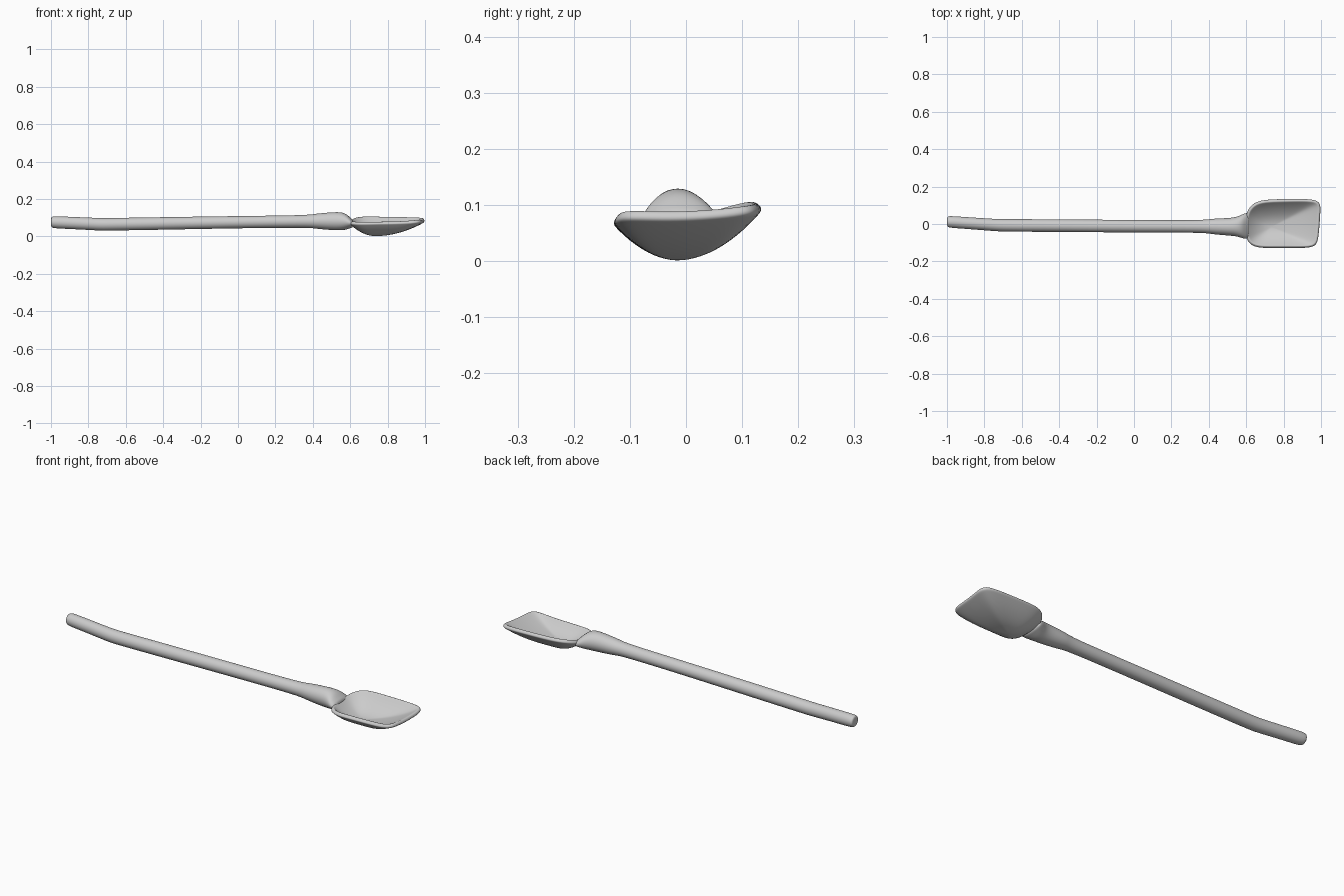
import bpy, bmesh
from math import sin, cos, pi
from mathutils import Vector

cube = bpy.data.objects.get("Cube")
if cube:
    bpy.data.objects.remove(cube)

grey = bpy.data.materials.new("plain grey")
grey.use_nodes = True
colour = (0.6, 0.6, 0.6, 1)
grey.diffuse_color = colour
grey.node_tree.nodes["Principled BSDF"].inputs["Base Color"].default_value = colour


def bridge(bm, a, b):
    n = len(a)
    for i in range(n):
        bm.faces.new((a[i], a[(i + 1) % n], b[(i + 1) % n], b[i]))


def finish(bm, name, thickness=0):
    bmesh.ops.recalc_face_normals(bm, faces=bm.faces)
    mesh = bpy.data.meshes.new(name)
    if thickness:
        # bowl: all normals point up into the scoop
        if sum(f.normal.z for f in bm.faces) < 0:
            bmesh.ops.reverse_faces(bm, faces=bm.faces)
    bm.to_mesh(mesh)
    bm.free()
    mesh.materials.append(grey)
    for p in mesh.polygons:
        p.use_smooth = True
    ob = bpy.data.objects.new(name, mesh)
    bpy.context.collection.objects.link(ob)
    if thickness:
        solid = ob.modifiers.new("thickness", 'SOLIDIFY')
        solid.thickness = thickness
        solid.offset = 1
    sub = ob.modifiers.new("smooth", 'SUBSURF')
    sub.levels = sub.render_levels = 2
    return ob


# Handle, collar and flared neck: x, centre y, centre z, half width, half height
stations = [
    (-1.0, .012, .076, .022, .022), (-.995, .012, .076, .031, .031),
    (-.975, .011, .075, .033, .034), (-.85, .002, .070, .033, .034),
    (-.74, -.006, .064, .034, .035), (-.70, -.007, .064, .035, .035),
    (-.4, -.009, .069, .035, .035), (0, -.012, .076, .035, .034),
    (.37, -.013, .080, .034, .034), (.41, -.013, .081, .042, .041),
    (.46, -.014, .081, .046, .046), (.51, -.015, .081, .049, .050),
    (.55, -.014, .081, .054, .051), (.58, -.012, .078, .067, .044),
    (.602, -.010, .071, .073, .028), (.617, -.008, .068, .066, .020),
]
SIDES = 12
bm = bmesh.new()
rings = []
for x, y, z, ry, rz in stations:
    rings.append([bm.verts.new((x, y + ry * cos(t), z + rz * sin(t)))
                  for t in (2 * pi * i / SIDES for i in range(SIDES))])
for a, b in zip(rings, rings[1:]):
    bridge(bm, a, b)
bm.faces.new(rings[0])
bm.faces.new(rings[-1])
finish(bm, "handle")

# Scoop blade: rim outline shrunk towards the lowest point of the bowl
rim = [Vector(p) for p in (
    (.595, -.06, .068), (.605, -.10, .066), (.65, -.131, .065), (.74, -.131, .067),
    (.85, -.131, .069), (.94, -.131, .072), (.982, -.115, .076), (.991, -.06, .074),
    (.996, 0, .074), (1.0, .06, .078), (1.002, .115, .084), (.965, .137, .090),
    (.85, .138, .094), (.74, .136, .096), (.655, .128, .097), (.612, .09, .088),
    (.595, .05, .076), (.59, -.005, .072))]
low = Vector((.735, -.015, .001))
bm = bmesh.new()
rings = []
for r in (1, .95, .85, .7, .5, .3, .12):
    ring = []
    for p in rim:
        q = low.lerp(p, r)
        q.z = low.z + (p.z - low.z) * r ** 2
        ring.append(bm.verts.new(q))
    rings.append(ring)
for a, b in zip(rings, rings[1:]):
    bridge(bm, a, b)
centre = bm.verts.new(low)
last = rings[-1]
for i, v in enumerate(last):
    bm.faces.new((v, last[(i + 1) % len(last)], centre))
finish(bm, "scoop_blade", 0.02)
